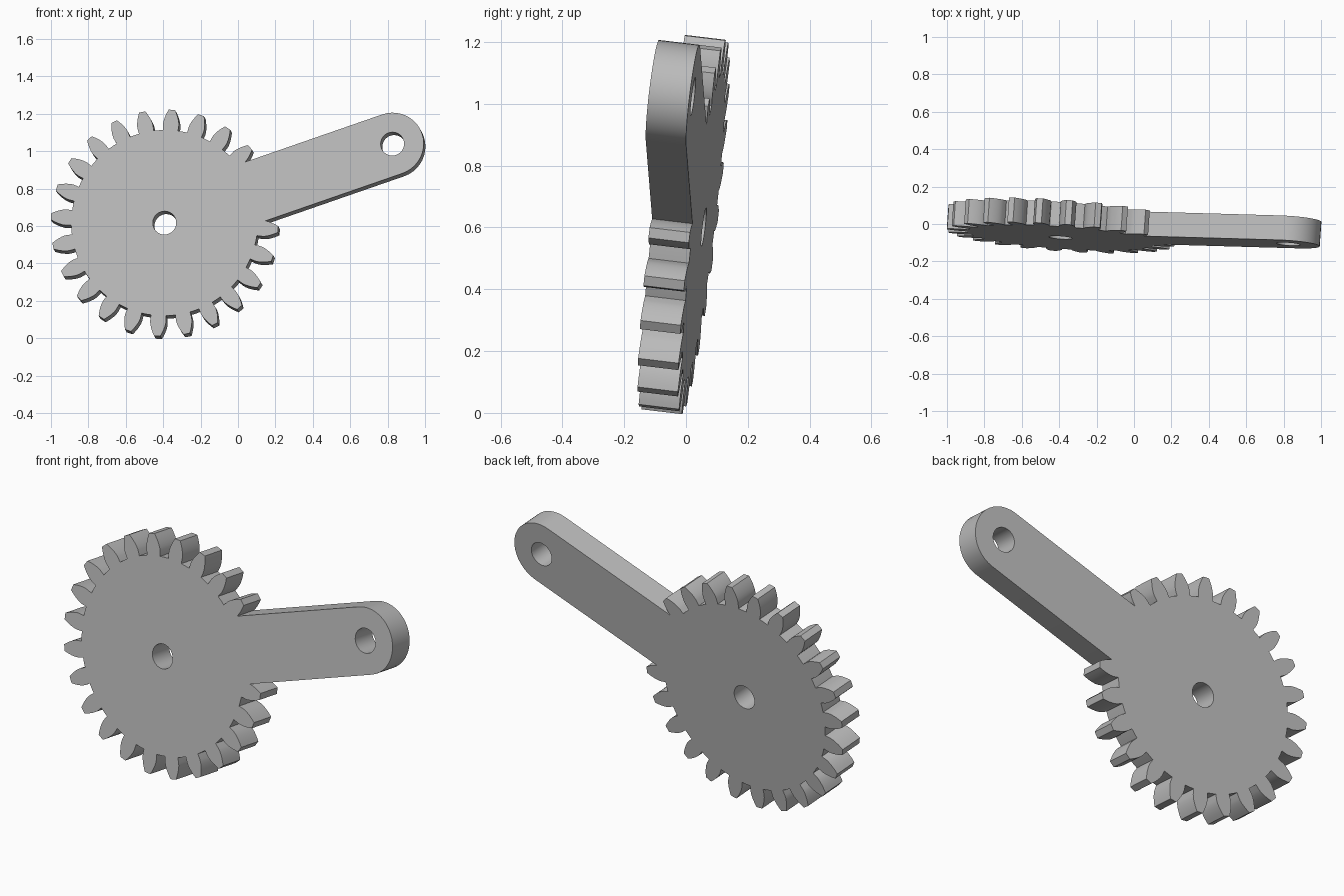
import bpy, bmesh
from math import cos, sin, tan, acos, radians, pi, tau
from mathutils import Vector, Matrix

cube = bpy.data.objects.get("Cube")
if cube:
    bpy.data.objects.remove(cube, do_unlink=True)

TEETH, TIP_R, ROOT_R = 24, 0.61, 0.5
PITCH_R = TIP_R * TEETH / (TEETH + 2)
BASE_R = PITCH_R * cos(radians(20))
ARM_LEN, ARM_HALF, HOLE_R, THICK = 1.29, 0.168, 0.063, 0.132
JOIN_X = 0.514          # where the arm edges meet the neighbouring teeth


def polar(r, a, cx=0):
    return (cx + r * cos(a), r * sin(a))


def involute(r):
    a = acos(min(1, BASE_R / r))
    return tan(a) - a


def half_angle(r):
    """Half the angular width of a tooth at radius r."""
    return pi / TEETH / 2 + involute(PITCH_R) - involute(r)


# Gear outline, leaving out the teeth covered by the arm
radii = [ROOT_R] + [BASE_R + (TIP_R - BASE_R) * i / 6 for i in range(7)]
outline = [(JOIN_X, ARM_HALF)]
for k in range(TEETH):
    mid = (k + 0.5) * tau / TEETH
    tooth = [polar(r, mid - half_angle(r)) for r in radii]
    tooth += [polar(r, mid + half_angle(r)) for r in reversed(radii)]
    tooth.append(polar(ROOT_R, mid + pi / TEETH))
    outline += [p for p in tooth if p[0] < 0 or abs(p[1]) > ARM_HALF + 0.001]
outline.append((JOIN_X, -ARM_HALF))

# Rounded arm end
outline += [polar(ARM_HALF, -pi / 2 + pi * i / 20, ARM_LEN) for i in range(21)]


def circle(cx):
    return [polar(HOLE_R, tau * i / 32, cx) for i in range(32)]


# Filled profile with both holes, extruded to a plate
curve = bpy.data.curves.new("gear_lever", 'CURVE')
curve.dimensions = '2D'
curve.fill_mode = 'BOTH'
curve.extrude = THICK / 2
for pts in (outline, circle(0), circle(ARM_LEN)):
    spline = curve.splines.new('POLY')
    spline.points.add(len(pts) - 1)
    for sp, (x, y) in zip(spline.points, pts):
        sp.co = (x, y, 0, 1)
    spline.use_cyclic_u = True
lever = bpy.data.objects.new("gear_lever", curve)
bpy.context.collection.objects.link(lever)
bpy.ops.object.select_all(action='DESELECT')
lever.select_set(True)
bpy.context.view_layer.objects.active = lever
bpy.ops.object.convert(target='MESH')
lever = bpy.context.object

# Weld the caps to the sides and lean the plate
back = Vector((0.07, 1, -0.12)).normalized()
along = Vector((1.22, 0, 0.418))
along = (along - back * along.dot(back)).normalized()
across = (-back).cross(along)
turn = Matrix((along, across, -back)).transposed().to_4x4()
centre = Vector((-0.393, -0.073, 0.617)) + back * THICK / 2
bm = bmesh.new()
bm.from_mesh(lever.data)
bmesh.ops.remove_doubles(bm, verts=bm.verts, dist=0.0005)
bmesh.ops.transform(bm, matrix=Matrix.Translation(centre) @ turn, verts=bm.verts)
bmesh.ops.recalc_face_normals(bm, faces=bm.faces)
bm.to_mesh(lever.data)
bm.free()
bpy.ops.object.shade_smooth_by_angle(angle=radians(25))

# Plain grey
grey = bpy.data.materials.new("light_grey")
grey.use_nodes = True
colour = (0.5, 0.5, 0.5, 1)
grey.diffuse_color = colour
grey.node_tree.nodes["Principled BSDF"].inputs["Base Color"].default_value = colour
lever.data.materials.clear()
lever.data.materials.append(grey)
